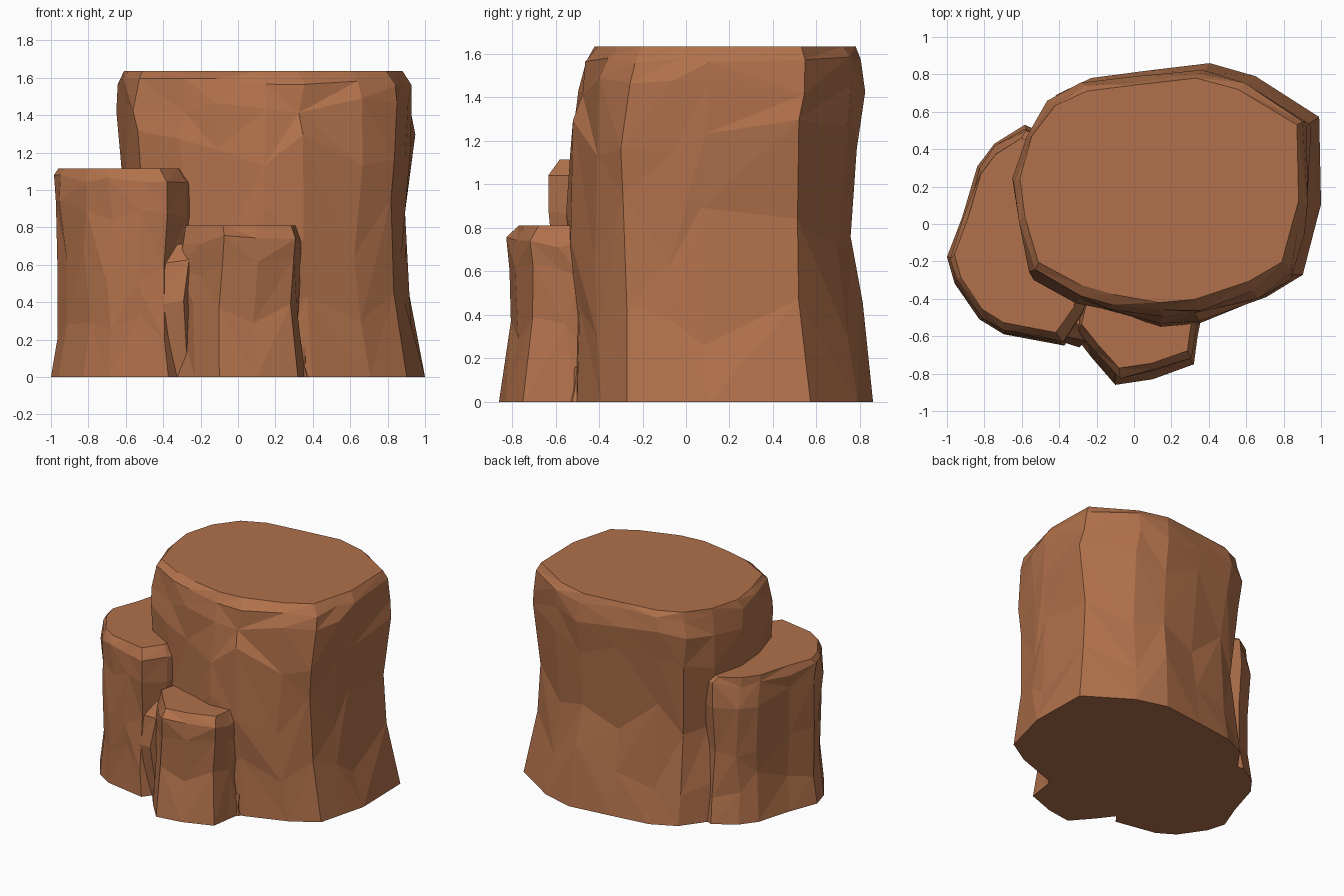
import bpy
import bmesh
import random

default_cube = bpy.data.objects.get("Cube")
if default_cube:
    bpy.data.objects.remove(default_cube, do_unlink=True)

# One clay-brown stone colour
stone = bpy.data.materials.new("brown_stone")
stone.use_nodes = True
stone_colour = (0.44, 0.165, 0.07, 1)
stone.diffuse_color = stone_colour
shader = stone.node_tree.nodes["Principled BSDF"]
shader.inputs["Base Color"].default_value = stone_colour
shader.inputs["Roughness"].default_value = 0.9


def rock_column(name, outline, rings, seed, rough=0.018):
    """Stack one footprint into rings (z, x min, x max, y min, y max),
    roughen the sides and split them into flat triangular facets."""
    rng = random.Random(seed)
    xs, ys = zip(*outline)
    left, front = min(xs), min(ys)
    width, depth = max(xs) - left, max(ys) - front
    bm = bmesh.new()
    layers = []
    last = len(rings) - 1
    for level, (z, x0, x1, y0, y1) in enumerate(rings):
        layer = []
        for x, y in outline:
            px = x0 + (x1 - x0) * (x - left) / width
            py = y0 + (y1 - y0) * (y - front) / depth
            pz = z
            if 0 < level < last:
                # keep the vertical shift well inside the ring spacing
                gap = min(z - rings[level - 1][0], rings[level + 1][0] - z)
                px += rng.uniform(-rough, rough)
                py += rng.uniform(-rough, rough)
                pz += rng.uniform(-gap, gap) * 0.4
            layer.append(bm.verts.new((px, py, pz)))
        layers.append(layer)

    # Sides, each quad cut along a random diagonal
    count = len(outline)
    for lower, upper in zip(layers, layers[1:]):
        for i in range(count):
            j = (i + 1) % count
            a, b, c, d = lower[i], lower[j], upper[j], upper[i]
            if rng.random() < 0.5:
                a, b, c, d = b, c, d, a
            bm.faces.new((a, b, c))
            bm.faces.new((a, c, d))

    # Flat base and flat top
    bm.faces.new(layers[0][::-1])
    bm.faces.new(layers[-1])
    bmesh.ops.recalc_face_normals(bm, faces=bm.faces[:])
    mesh = bpy.data.meshes.new(name)
    bm.to_mesh(mesh)
    bm.free()
    mesh.materials.append(stone)
    column = bpy.data.objects.new(name, mesh)
    bpy.context.collection.objects.link(column)
    return column


# Tall main column, flared at the foot and bevelled at the rim
rock_column(
    "tall_rock_column",
    [(-.63, 0), (-.55, -.28), (-.3, -.42), (-.1, -.48), (.17, -.53),
     (.38, -.51), (.7, -.4), (.9, -.28), (.96, -.05), (1, .1), (.99, .57),
     (.64, .79), (.39, .86), (.05, .82), (-.26, .78), (-.45, .69),
     (-.59, .5), (-.66, .24)],
    [(0, -.62, 1, -.52, .86),
     (.35, -.6, .92, -.52, .81),
     (.8, -.58, .9, -.54, .77),
     (1.22, -.64, .94, -.53, .8),
     (1.46, -.65, .935, -.51, .82),
     (1.58, -.63, .92, -.47, .8),
     (1.635, -.61, .88, -.42, .78)],
    seed=4)

# Medium column leaning against the side
rock_column(
    "medium_rock_column",
    [(-1, -.18), (-.96, -.32), (-.83, -.51), (-.7, -.59), (-.54, -.62),
     (-.38, -.65), (-.27, -.5), (-.21, -.2), (-.3, .4), (-.59, .52),
     (-.75, .42), (-.84, .3), (-.92, .03)],
    [(0, -1, -.2, -.65, .53),
     (.28, -.965, -.22, -.63, .5),
     (.6, -.965, -.24, -.62, .49),
     (.9, -.98, -.2, -.63, .5),
     (1.06, -.975, -.22, -.62, .49),
     (1.115, -.96, -.27, -.58, .46)],
    seed=9)

# Short column at the front
rock_column(
    "short_rock_column",
    [(-.33, -.58), (-.23, -.71), (-.1, -.86), (.1, -.83), (.32, -.75),
     (.34, -.6), (.36, -.5), (.3, -.3), (-.2, -.3), (-.3, -.45)],
    [(0, -.33, .36, -.86, -.3),
     (.35, -.32, .32, -.8, -.3),
     (.58, -.31, .34, -.82, -.3),
     (.73, -.3, .345, -.82, -.3),
     (.81, -.28, .32, -.77, -.3)],
    seed=2, rough=0.014)

# Small stone wedged between the two lower columns
rock_column(
    "wedged_stone",
    [(-.48, -.6), (-.3, -.64), (-.22, -.5), (-.3, -.4), (-.44, -.45)],
    [(0, -.42, -.2, -.6, -.4),
     (.38, -.48, -.2, -.65, -.4),
     (.6, -.42, -.2, -.62, -.4),
     (.71, -.33, -.22, -.55, -.4)],
    seed=6, rough=0.01)

# Little chip at the foot of the short column
rock_column(
    "foot_chip",
    [(.3, -.56), (.37, -.53), (.38, -.46), (.28, -.45)],
    [(0, .28, .38, -.56, -.42),
     (.08, .28, .365, -.55, -.42),
     (.16, .28, .37, -.53, -.42)],
    seed=3, rough=0.006)
